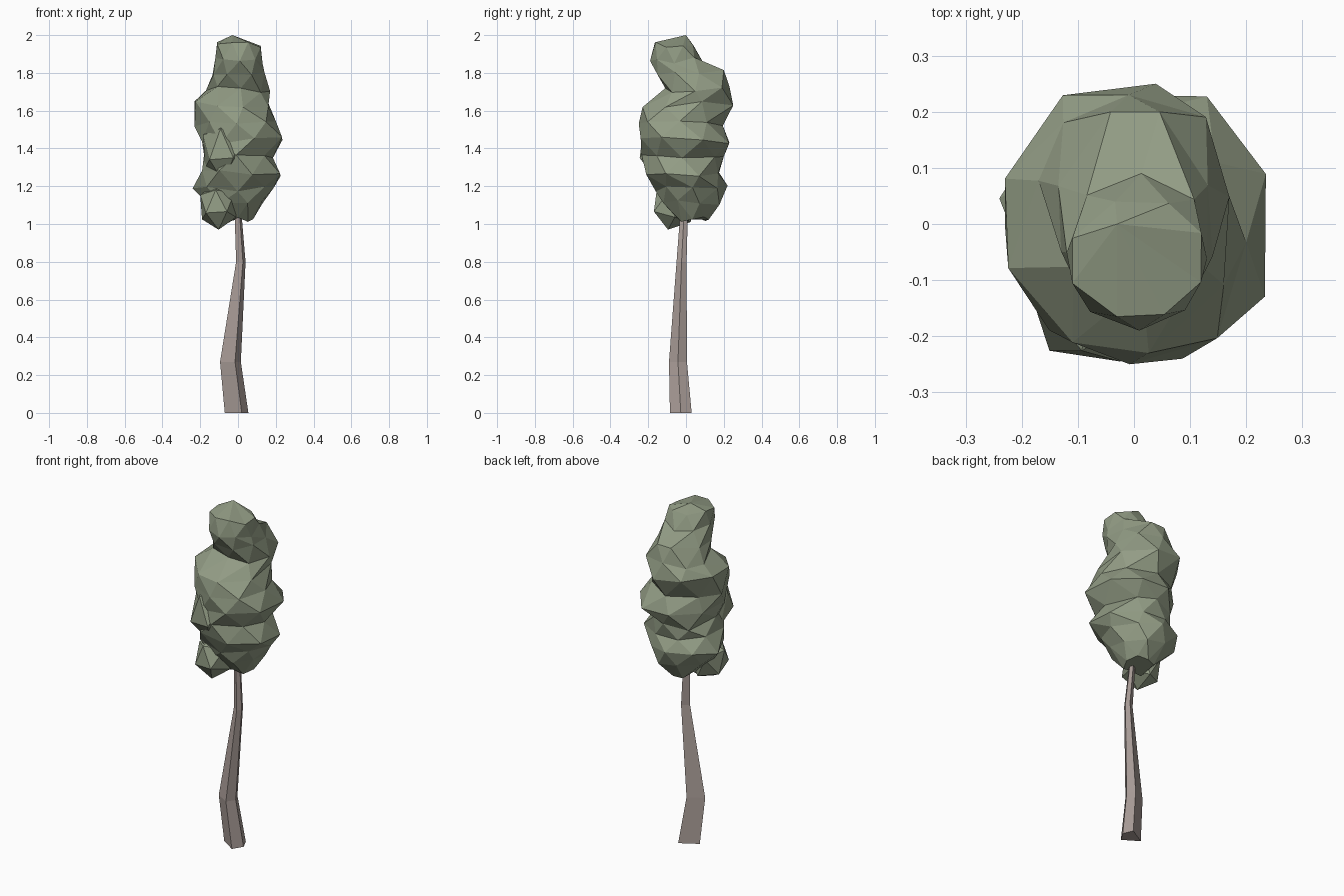
import bpy, bmesh, random
from math import cos, sin, pi
from mathutils import Euler

if "Cube" in bpy.data.objects:
    bpy.data.objects.remove(bpy.data.objects["Cube"])

random.seed(7)


def material(name, rgb):
    m = bpy.data.materials.new(name)
    m.diffuse_color = (*rgb, 1)
    m.use_nodes = True
    m.node_tree.nodes["Principled BSDF"].inputs["Base Color"].default_value = m.diffuse_color
    return m


def add_object(name, bm, mat):
    bmesh.ops.recalc_face_normals(bm, faces=bm.faces)
    me = bpy.data.meshes.new(name)
    bm.to_mesh(me)
    bm.free()
    me.materials.append(mat)
    ob = bpy.data.objects.new(name, me)
    bpy.context.collection.objects.link(ob)
    return ob


def fit(points, lo, hi):
    """Stretch points so they exactly fill the box lo..hi."""
    for k in range(len(lo)):
        c = [p[k] for p in points]
        a, b = min(c), max(c)
        for p in points:
            p[k] = lo[k] + (p[k] - a) / (b - a) * (hi[k] - lo[k])


bark = material("bark", (0.41, 0.345, 0.32))
leaf = material("leaf", (0.29, 0.335, 0.235))

# Trunk: bent four-sided loft; each ring is x range, y range, z
section = [(0, .5), (.72, 0), (1, .5), (.8, 1)]
rings = [(-.07, .055, -.085, .03, 0),
         (-.095, .015, -.09, .005, .27),
         (-.01, .04, -.05, .003, .8),
         (-.018, .018, -.03, .01, 1.06)]
bm = bmesh.new()
loops = [[bm.verts.new((x0 + u * (x1 - x0), y0 + v * (y1 - y0), z)) for u, v in section]
         for x0, x1, y0, y1, z in rings]
for a, b in zip(loops, loops[1:]):
    for i in range(4):
        j = (i + 1) % 4
        bm.faces.new((a[i], a[j], b[j], b[i]))
bm.faces.new(loops[0][::-1])
bm.faces.new(loops[-1])
add_object("trunk", bm, bark)

# Crown: lumpy faceted loft with staggered rings of z, x range, y range
N = 8
layers = [(1.02, -.08, .08, -.05, .12),
          (1.11, -.16, .13, -.12, .18),
          (1.19, -.24, .19, -.16, .22),
          (1.27, -.19, .225, -.21, .175),
          (1.35, -.18, .185, -.235, .20),
          (1.44, -.19, .235, -.24, .23),
          (1.53, -.23, .20, -.25, .195),
          (1.63, -.23, .16, -.23, .25),
          (1.71, -.17, .17, -.11, .23),
          (1.80, -.135, .14, -.15, .20),
          (1.87, -.12, .13, -.19, .09),
          (1.945, -.11, .12, -.165, .04)]
bm = bmesh.new()
loops = []
for n, (z, x0, x1, y0, y1) in enumerate(layers):
    pts = []
    for i in range(N):
        a = 2 * pi * (i + n % 2 / 2 + random.uniform(-.15, .15)) / N
        r = random.uniform(.94, 1.06)
        pts.append([r * cos(a), r * sin(a)])
    fit(pts, (x0, y0), (x1, y1))
    loops.append([bm.verts.new((x, y, z + random.uniform(-.02, .02))) for x, y in pts])
for n, (a, b) in enumerate(zip(loops, loops[1:])):
    for i in range(N):
        j = (i + 1) % N
        if n % 2 == 0:
            bm.faces.new((a[i], a[j], b[i]))
            bm.faces.new((a[j], b[j], b[i]))
        else:
            bm.faces.new((a[i], b[j], b[i]))
            bm.faces.new((a[i], a[j], b[j]))
bm.faces.new(loops[0][::-1])
tip = bm.verts.new((-.03, 0, 2))
for i in range(N):
    bm.faces.new((loops[-1][i], loops[-1][(i + 1) % N], tip))
crown = add_object("crown", bm, leaf)

# Leaf clumps merged into the crown: low hanging one and front left one
clumps = []
for lo, hi in [((-.20, -.17, .97), (-.01, .04, 1.22)),
               ((-.185, -.245, 1.22), (.03, .02, 1.56))]:
    bm = bmesh.new()
    bmesh.ops.create_icosphere(bm, subdivisions=1, radius=1)
    bmesh.ops.rotate(bm, verts=bm.verts, matrix=Euler((.5, .9, .3)).to_matrix())
    fit([v.co for v in bm.verts], lo, hi)
    clump = add_object("leaf_clump", bm, leaf)
    mod = crown.modifiers.new("join", "BOOLEAN")
    mod.operation = "UNION"
    mod.solver = "EXACT"
    mod.object = clump
    clumps.append(clump)
dg = bpy.context.evaluated_depsgraph_get()
joined = bpy.data.meshes.new_from_object(crown.evaluated_get(dg))
crown.modifiers.clear()
crown.data = joined
for c in clumps:
    bpy.data.objects.remove(c)
